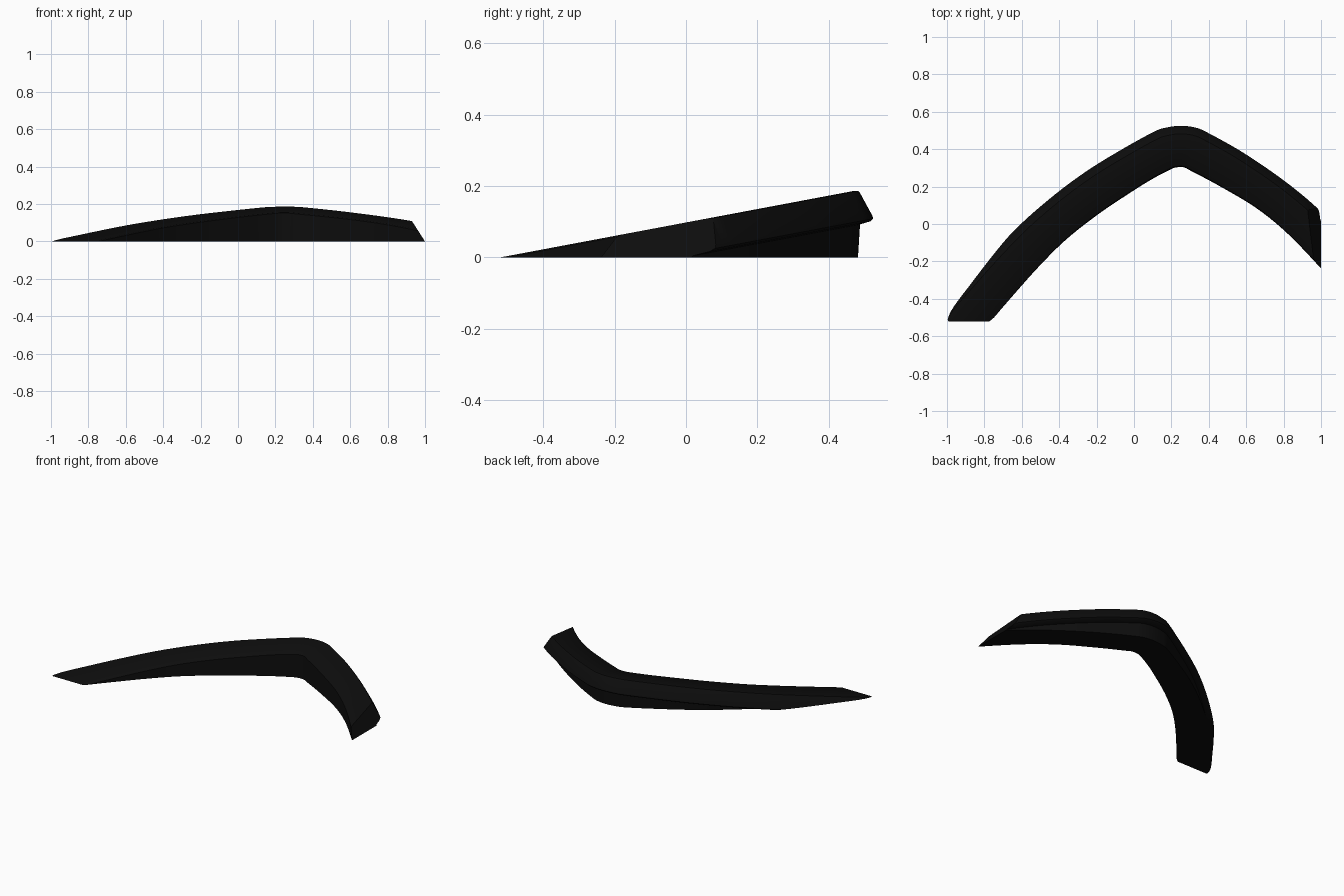
import bpy, bmesh
from mathutils import Vector

if "Cube" in bpy.data.objects:
    bpy.data.objects.remove(bpy.data.objects["Cube"])

# Paired points along the arm, seen from above: outer lip (x, y), inner edge (x, y)
STATIONS = [
    (-1.07, -.56, -.83, -.62), (-1.005, -.44, -.735, -.50), (-.885, -.30, -.62, -.365),
    (-.755, -.155, -.50, -.23), (-.60, .005, -.36, -.09), (-.42, .16, -.19, .045),
    (-.25, .285, -.02, .16), (-.08, .39, .10, .235), (.10, .49, .20, .288),
    (.17, .515, .225, .296), (.25, .525, .245, .299), (.33, .515, .27, .296),
    (.40, .485, .30, .28), (.57, .39, .45, .20), (.75, .27, .65, .08),
    (.90, .155, .82, -.06), (1.04, .03, 1.0, -.25), (1.13, -.06, 1.1, -.37)]
SLOPE, FRONT = .188, -.52


def smooth_curve(pts, steps=5):
    """Catmull-Rom curve through the points."""
    p = [pts[0]] + pts + [pts[-1]]
    out = []
    for i in range(1, len(p) - 2):
        a, b, c, d = p[i - 1:i + 3]
        for k in range(steps):
            t = k / steps
            out.append(.5 * (2 * b + (c - a) * t + (2 * a - 5 * b + 4 * c - d) * t * t
                             + (3 * b - a - 3 * c + d) * t ** 3))
    return out + [pts[-1]]


def left_normals(pts):
    res = []
    for i in range(len(pts)):
        t = (pts[min(i + 1, len(pts) - 1)] - pts[max(i - 1, 0)]).normalized()
        res.append(Vector((-t.y, t.x)))
    return res


def point(p, drop):
    """Point at a given drop below the sloping top plane."""
    return Vector((p.x, p.y, SLOPE * (p.y - FRONT) - drop))


outer = smooth_curve([Vector(s[:2]) for s in STATIONS])
inner = smooth_curve([Vector(s[2:]) for s in STATIONS])
n_out, n_in = left_normals(outer), left_normals(inner)

# Outer side section: (inset from lip, drop below top plane)
LIP = [(.052, 0), (.043, .002), (.037, .009), (.003, .078), (0, .088), (.008, .094), (.037, .097)]

bm = bmesh.new()
rings = []
for o, i, no, ni in zip(outer, inner, n_out, n_in):
    sec = [point(i + ni * .010, .004), point(i + ni * .016, 0)]
    sec += [point(o - no * d, drop) for d, drop in LIP]
    foot = o - no * .055
    sec += [Vector((foot.x, foot.y, -.2)), Vector((i.x, i.y, -.2))]
    rings.append([bm.verts.new(v) for v in sec])
for a, b in zip(rings, rings[1:]):
    for k in range(len(a)):
        m = (k + 1) % len(a)
        bm.faces.new((a[k], b[k], b[m], a[m]))
bm.faces.new(rings[0])
bm.faces.new(rings[-1])

# Flat base cut and slanted end cut
for co, no in [((0, 0, 0), (0, 0, -1)), ((1, 0, 0), (1, 0, .64))]:
    res = bmesh.ops.bisect_plane(bm, geom=bm.verts[:] + bm.edges[:] + bm.faces[:], dist=1e-5,
                                 plane_co=co, plane_no=no, clear_outer=True)
    edges = [e for e in res['geom_cut'] if isinstance(e, bmesh.types.BMEdge) and e.is_boundary]
    bmesh.ops.triangle_fill(bm, edges=edges, use_beauty=True)
bmesh.ops.recalc_face_normals(bm, faces=bm.faces[:])

mesh = bpy.data.meshes.new("curved_arm")
bm.to_mesh(mesh)
bm.free()
arm = bpy.data.objects.new("curved_arm", mesh)
bpy.context.collection.objects.link(arm)

black = bpy.data.materials.new("black")
black.diffuse_color = (.004, .004, .004, 1)
black.use_nodes = True
black.node_tree.nodes["Principled BSDF"].inputs["Base Color"].default_value = black.diffuse_color
mesh.materials.append(black)

bpy.context.view_layer.objects.active = arm
arm.select_set(True)
bpy.ops.object.shade_smooth_by_angle(angle=.6)
